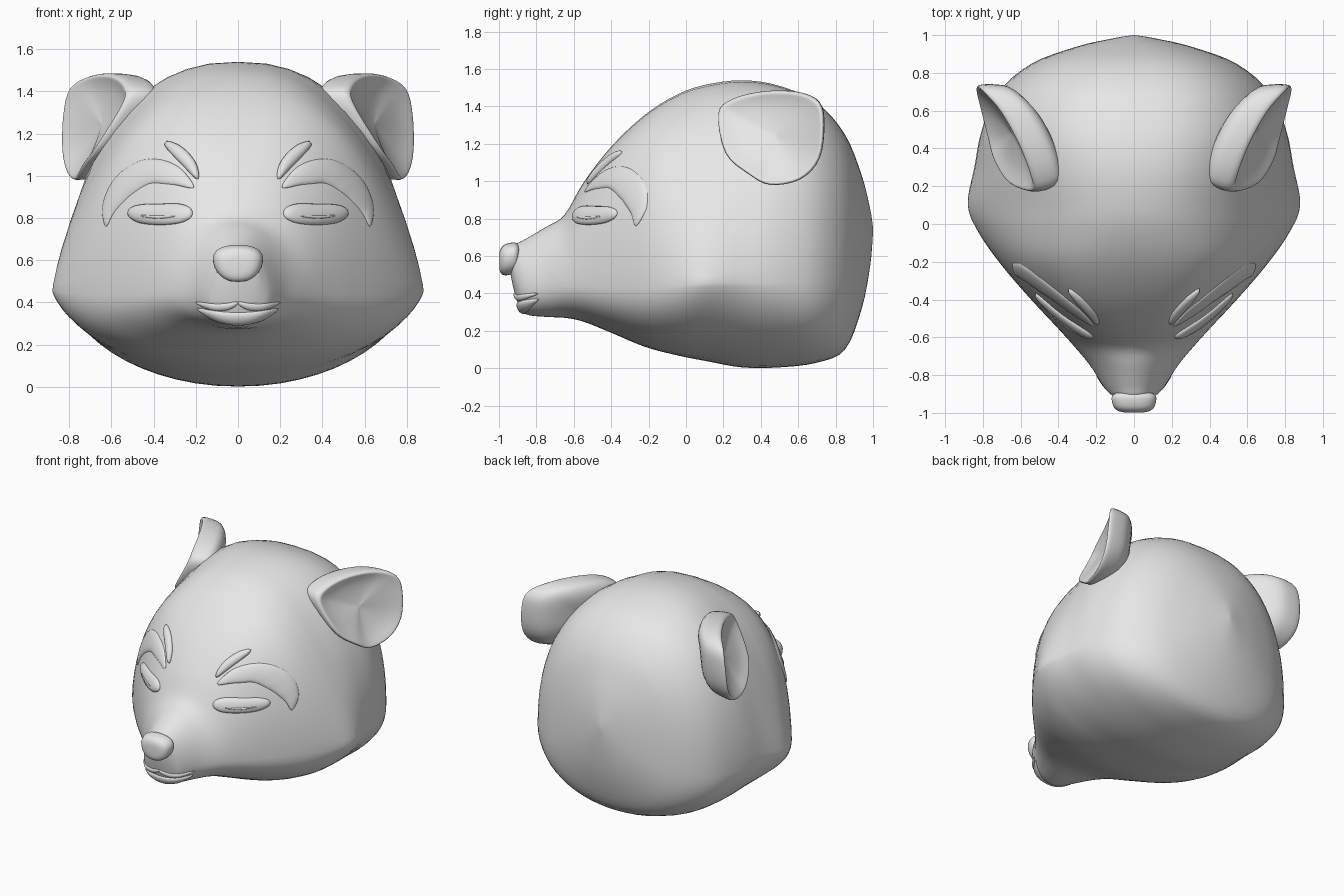
import bpy, bmesh, math
from mathutils import Vector
from mathutils.bvhtree import BVHTree

if "Cube" in bpy.data.objects:
    bpy.data.objects.remove(bpy.data.objects["Cube"])

grey = bpy.data.materials.new("plain_grey")
grey.diffuse_color = (0.8, 0.8, 0.8, 1)
grey.use_nodes = True
grey.node_tree.nodes["Principled BSDF"].inputs["Base Color"].default_value = grey.diffuse_color


def spline(pts, steps, closed=False):
    """Catmull-Rom through tuples of any length."""
    n, out = len(pts), []
    for i in range(n if closed else n - 1):
        if closed:
            k = [pts[(i + j) % n] for j in (-1, 0, 1, 2)]
        else:
            k = [pts[min(max(i + j, 0), n - 1)] for j in (-1, 0, 1, 2)]
        for s in range(steps):
            t = s / steps
            out.append(tuple(
                0.5 * (2 * b + (c - a) * t + (2 * a - 5 * b + 4 * c - d) * t * t
                       + (3 * b - a - 3 * c + d) * t ** 3)
                for a, b, c, d in zip(*k)))
    if not closed:
        out.append(tuple(pts[-1]))
    return out


def loft(name, rings, angle=60):
    """Skin a list of closed rings, cap both ends, return object and its BVH tree."""
    bm = bmesh.new()
    vr = [[bm.verts.new(p) for p in r] for r in rings]
    n = len(rings[0])
    for a, b in zip(vr, vr[1:]):
        for i in range(n):
            j = (i + 1) % n
            bm.faces.new((a[i], a[j], b[j], b[i]))
    for r in (vr[0], vr[-1]):
        c = bm.verts.new(sum((v.co for v in r), Vector()) / n)
        for i in range(n):
            bm.faces.new((r[i], r[(i + 1) % n], c))
    bmesh.ops.recalc_face_normals(bm, faces=bm.faces)
    tree = BVHTree.FromBMesh(bm)
    me = bpy.data.meshes.new(name)
    bm.to_mesh(me)
    bm.free()
    me.materials.append(grey)
    ob = bpy.data.objects.new(name, me)
    bpy.context.collection.objects.link(ob)
    bpy.ops.object.select_all(action='DESELECT')
    ob.select_set(True)
    bpy.context.view_layer.objects.active = ob
    bpy.ops.object.shade_smooth_by_angle(angle=math.radians(angle))
    return ob, tree


def spow(c, e):
    return math.copysign(abs(c) ** e, c)


# Head and muzzle: y, top z, bottom z, half width, z of widest point,
# roundness across, roundness of the upper half, roundness of the lower half
stations = [
    (-.945, .59, .55, .01, .57, 2, 2, 2),
    (-.93, .645, .46, .08, .55, 2, 2, 2),
    (-.90, .67, .35, .125, .49, 2.1, 2, 2.2),
    (-.86, .69, .29, .162, .45, 2.1, 1.9, 2.3),
    (-.75, .755, .275, .232, .44, 2, 1.8, 2.2),
    (-.65, .82, .27, .315, .44, 2.1, 1.8, 2.1),
    (-.55, .99, .25, .405, .44, 2.5, 1.9, 2.1),
    (-.40, 1.185, .19, .545, .44, 2.9, 2, 2.1),
    (-.22, 1.355, .115, .70, .44, 2.7, 1.9, 2),
    (-.05, 1.462, .07, .82, .445, 2.4, 1.5, 1.7),
    (.10, 1.515, .04, .88, .455, 2.35, 1.27, 1.38),
    (.30, 1.54, .005, .845, .46, 2.4, 1.6, 1.45),
    (.50, 1.51, .005, .805, .46, 2.5, 1.95, 1.7),
    (.70, 1.42, .03, .715, .47, 2.5, 2.15, 2.1),
    (.85, 1.25, .10, .54, .51, 2.5, 2.2, 2.3),
    (.94, 1.03, .32, .30, .60, 2.3, 2.1, 2.2),
    (.985, .85, .55, .10, .68, 2, 2, 2),
    (1.0, .75, .73, .005, .74, 2, 2, 2),
]
rings = []
for y, zt, zb, w, zw, p, q, low in spline(stations, 4):
    ring = []
    for i in range(56):
        a = 2 * math.pi * i / 56
        c, s = math.cos(a), math.sin(a)
        if s >= 0:
            ring.append((w * spow(c, 2 / p), y, zw + (zt - zw) * spow(s, 2 / q)))
        else:
            ring.append((w * spow(c, 2 / (2.1 + (p - 2.1) * (1 + s))), y,
                         zw + (zw - zb) * spow(s, 2 / low)))
    rings.append(ring)
head, skin = loft("head", rings)


def on_skin(x, z):
    loc, nor, _, _ = skin.ray_cast(Vector((x, -3, z)), Vector((0, 1, 0)))
    if loc is None:
        loc, nor, _, _ = skin.find_nearest(Vector((x, -.8, z)))
    return loc, nor


def pad(name, spine, bulge, side=1):
    """Raised strip following the head surface; spine holds x, z, half width."""
    pts = spline(spine, 6)
    rows = []
    for i, (x, z, hw) in enumerate(pts):
        a, b = pts[max(i - 1, 0)], pts[min(i + 1, len(pts) - 1)]
        t = Vector((b[0] - a[0], b[1] - a[1])).normalized()
        u = i / (len(pts) - 1)
        end = min(1, math.sqrt(max(0.02, 1 - abs(2 * u - 1) ** 5)))
        row = []
        for k in range(16):
            ang = 2 * math.pi * k / 16
            o = hw * end * math.cos(ang)
            loc, nor = on_skin(side * (x - t.y * o), z + t.x * o)
            row.append(loc + nor * bulge * end * math.sin(ang))
        rows.append(row)
    return loft(name, rows)


# Nose: blunt rounded block, narrower towards the bottom and the front
rows = []
for i in range(1, 16):
    a = math.pi * i / 16
    r, d = math.sin(a) ** .55, -spow(math.cos(a), .7)
    row = []
    for k in range(28):
        b = 2 * math.pi * k / 28
        z = spow(math.sin(b), .85)
        x = spow(math.cos(b), .85) * (1 + .12 * z) * (1 + .1 * d)
        row.append((.115 * r * x, -.943 + .056 * d, .585 + .085 * r * z + .012 * d))
    rows.append(row)
loft("nose", rows)

# Lower lip
pad("lower_lip", [(-.19, .37, .008), (-.10, .335, .024), (0, .322, .03),
                  (.10, .335, .024), (.19, .37, .008)], .014)

# Ear rim outline (x, y, z) and cup profile (scale, depth)
rim = [(.53, .17, 1.36), (.535, .25, 1.44), (.60, .42, 1.48), (.70, .60, 1.475),
       (.795, .71, 1.42), (.828, .735, 1.30), (.834, .71, 1.12), (.81, .61, 1.01),
       (.77, .45, .98), (.735, .33, 1.04), (.655, .21, 1.15)]
cup = [(.05, .235), (.4, .225), (.7, .20), (.9, .155), (.97, .10), (1, .04), (.995, .01),
       (.96, -.004), (.90, .002), (.78, .018), (.6, .035), (.3, .05), (.05, .055)]
mid = Vector((.70, .47, 1.24))

for side, word in ((-1, "right"), (1, "left")):
    rows = []
    for s, d in spline(cup, 2):
        row = []
        for p in spline(rim, 4, True):
            v = mid + (Vector(p) - mid) * s + Vector((-.95, .12, .06)) * d
            row.append((side * v.x, min(v.y, .745), min(v.z, 1.485)))
        rows.append(row)
    loft(word + "_ear", rows, 80)

    # Closed eye, arched brow, forehead spot, upper lip
    pad(word + "_eye", [(.215, .825, .032), (.28, .822, .047), (.37, .817, .05),
                        (.46, .82, .045), (.52, .825, .03)], .022, side)
    pad(word + "_eye_slit", [(.27, .805, .005), (.37, .80, .012), (.47, .808, .005)], .025, side)
    pad(word + "_brow", [(.21, .945, .02), (.31, 1.005, .05), (.43, 1.02, .058),
                         (.54, .955, .056), (.61, .85, .035), (.625, .76, .012)], .013, side)
    pad(word + "_forehead_spot", [(.19, .985, .014), (.225, 1.05, .028), (.28, 1.11, .03),
                                  (.345, 1.155, .018)], .022, side)
    pad(word + "_upper_lip", [(.0, .40, .010), (.05, .38, .016), (.12, .378, .016),
                              (.20, .40, .007)], .01, side)
